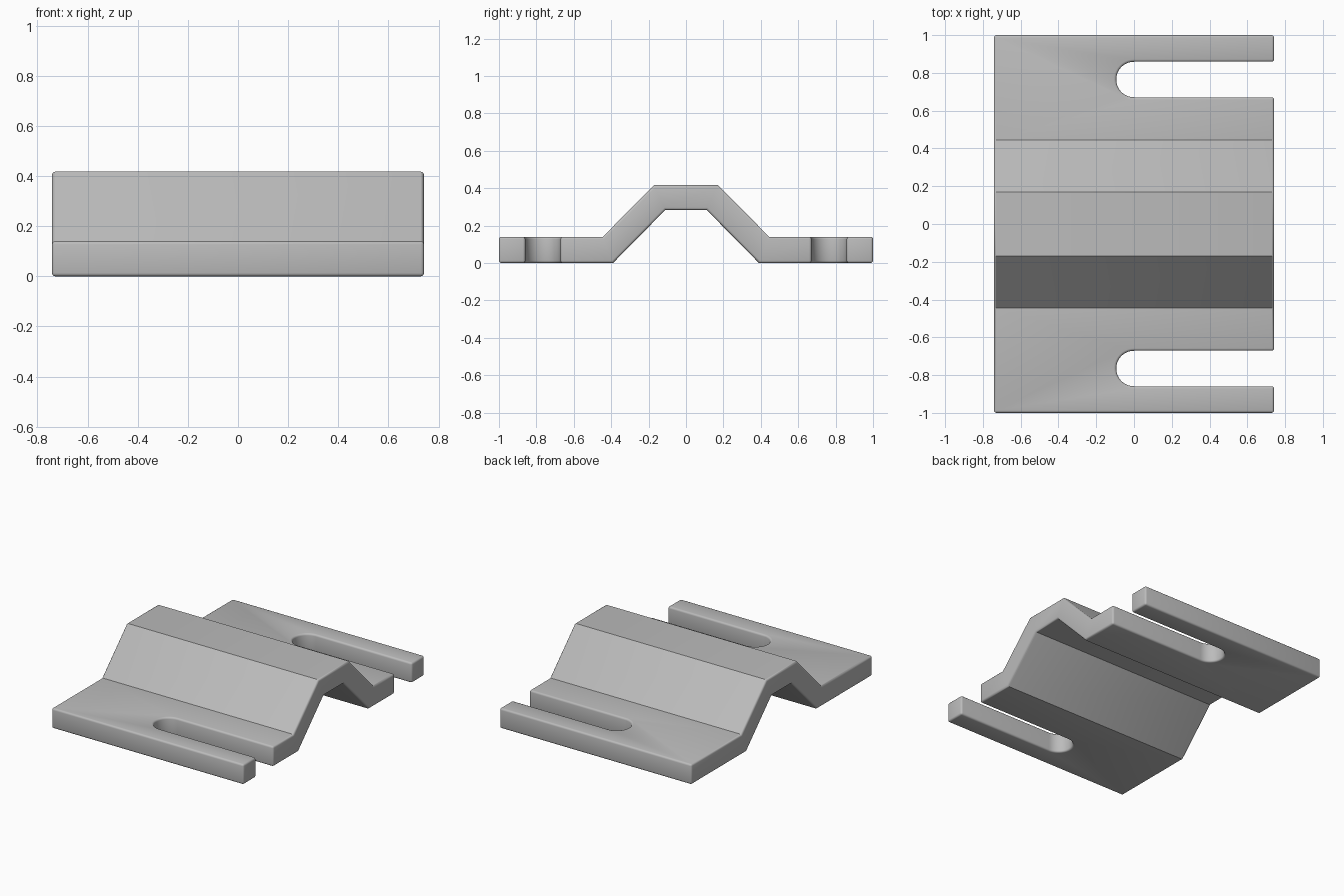
import bpy, bmesh, math
from mathutils import Vector

if "Cube" in bpy.data.objects:
    bpy.data.objects.remove(bpy.data.objects["Cube"])

HALF_WIDTH = 0.742
SLOT_Y, SLOT_RADIUS = 0.765, 0.094

steel = bpy.data.materials.new("plain_grey")
steel.use_nodes = True
grey = (0.5, 0.5, 0.5, 1)
steel.diffuse_color = grey
steel.node_tree.nodes["Principled BSDF"].inputs["Base Color"].default_value = grey


def prism(name, outline, offset):
    """Extrude a closed outline along the offset vector."""
    bm = bmesh.new()
    face = bm.faces.new([bm.verts.new(p) for p in outline])
    extruded = bmesh.ops.extrude_face_region(bm, geom=[face])["geom"]
    moved = [v for v in extruded if isinstance(v, bmesh.types.BMVert)]
    bmesh.ops.translate(bm, verts=moved, vec=Vector(offset))
    bmesh.ops.recalc_face_normals(bm, faces=bm.faces)
    mesh = bpy.data.meshes.new(name)
    bm.to_mesh(mesh)
    bm.free()
    mesh.materials.append(steel)
    obj = bpy.data.objects.new(name, mesh)
    bpy.context.collection.objects.link(obj)
    return obj


# Folded strap: upper outline from the crown out, then back along the underside
half = [(0.17, 0.417), (0.445, 0.14), (1, 0.14), (1, 0), (0.39, 0), (0.11, 0.284)]
profile = half + [(-y, z) for y, z in reversed(half)]
bracket = prism("bracket", [(-HALF_WIDTH, y, z) for y, z in profile], (2 * HALF_WIDTH, 0, 0))

# Open-ended mounting slots, one in each foot
cutters = []
for side in (-1, 1):
    arc = [math.radians(90 + 180 * i / 24) for i in range(25)]
    outline = [(SLOT_RADIUS * math.cos(a), side * SLOT_Y + SLOT_RADIUS * math.sin(a), -0.1) for a in arc]
    outline += [(1, side * SLOT_Y - SLOT_RADIUS, -0.1), (1, side * SLOT_Y + SLOT_RADIUS, -0.1)]
    cutter = prism("slot_cutter", outline, (0, 0, 0.4))
    cutter.hide_render = True
    cutters.append(cutter)
    cut = bracket.modifiers.new("slot", "BOOLEAN")
    cut.operation = "DIFFERENCE"
    cut.solver = "EXACT"
    cut.object = cutter

# Softened outer edges; the folds stay crisp
bevel = bracket.modifiers.new("soft_edges", "BEVEL")
bevel.width = 0.013
bevel.segments = 3
bevel.limit_method = "ANGLE"
bevel.angle_limit = math.radians(60)

bpy.ops.object.select_all(action="DESELECT")
bracket.select_set(True)
bpy.context.view_layer.objects.active = bracket
for modifier in list(bracket.modifiers):
    bpy.ops.object.modifier_apply(modifier=modifier.name)
for cutter in cutters:
    bpy.data.objects.remove(cutter)
bpy.ops.object.shade_smooth_by_angle(angle=math.radians(35))
